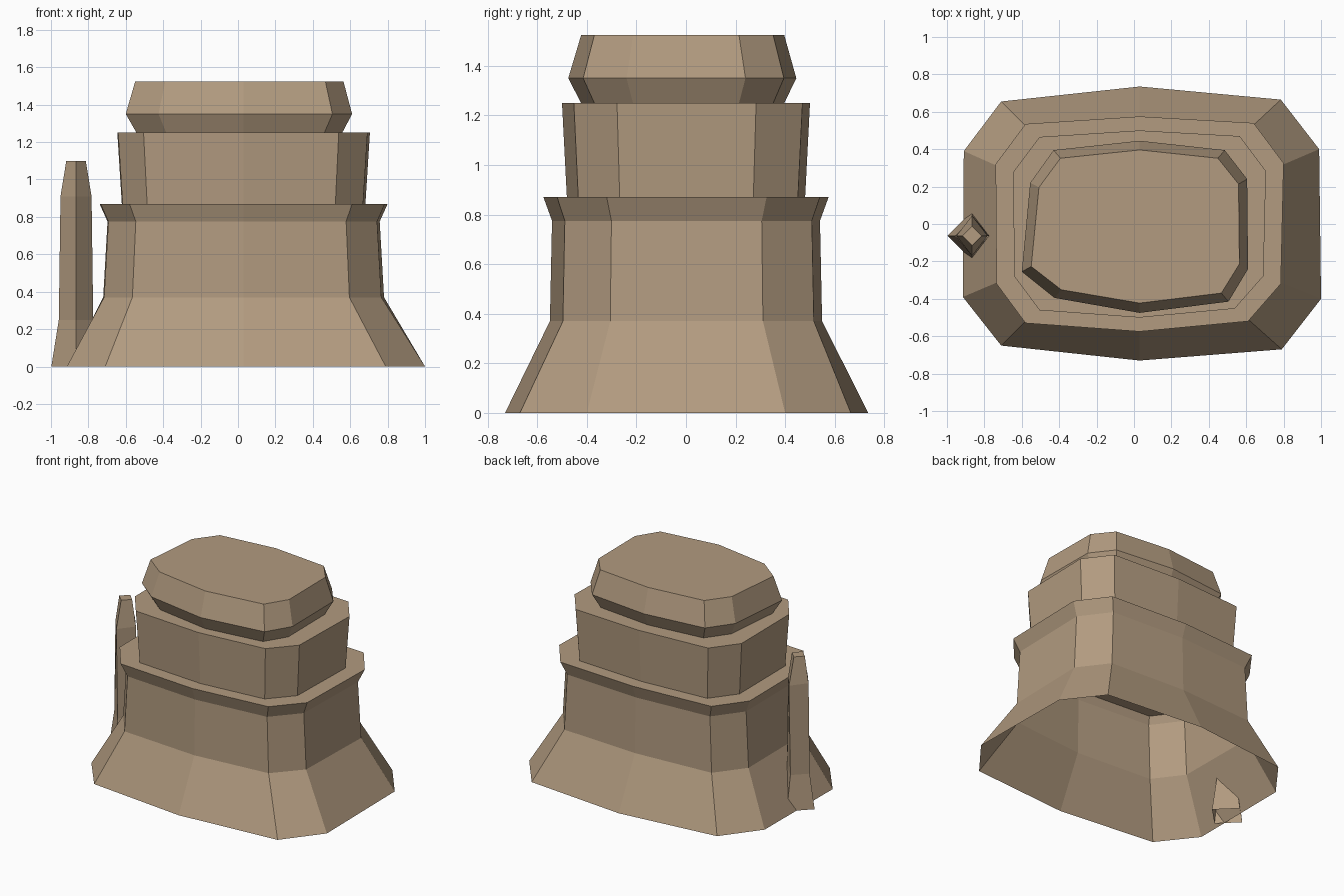
import bpy
import bmesh
from mathutils import Vector

cube = bpy.data.objects.get("Cube")
if cube:
    bpy.data.objects.remove(cube, do_unlink=True)

stone = bpy.data.materials.new("sandstone")
stone.use_nodes = True
stone_color = (0.445, 0.328, 0.215, 1)
stone.diffuse_color = stone_color
stone.node_tree.nodes["Principled BSDF"].inputs["Base Color"].default_value = stone_color


def stacked_rings(name, rings):
    """Bridge equal-length rings from bottom to top; cap the top, leave the base open."""
    bm = bmesh.new()
    loops = [[bm.verts.new(point) for point in ring] for ring in rings]
    for lower, upper in zip(loops, loops[1:]):
        for i in range(len(lower)):
            j = (i + 1) % len(lower)
            bm.faces.new((lower[i], lower[j], upper[j], upper[i]))
    bm.faces.new(loops[-1])
    mesh = bpy.data.meshes.new(name)
    bm.to_mesh(mesh)
    bm.free()
    mesh.materials.append(stone)
    obj = bpy.data.objects.new(name, mesh)
    bpy.context.collection.objects.link(obj)
    return obj


def ring(outline, center, z, scale_x, scale_y):
    """Scale an outline about a center and lift it to a height."""
    cx, cy = center
    return [Vector((cx + x * scale_x, cy + y * scale_y, z)) for x, y in outline]


# Counter-clockwise outlines relative to the mesa axis
axis = (0.03, 0)
foot_outline = [
    (0.97, -0.40), (0.96, 0.40), (0.755, 0.665), (0, 0.735), (-0.74, 0.655),
    (-0.94, 0.39), (-0.945, -0.39), (-0.74, -0.65), (0, -0.73), (0.76, -0.67)]
ledge_outline = [
    (0.755, -0.32), (0.77, 0.325), (0.61, 0.54), (0, 0.575), (-0.61, 0.535),
    (-0.77, 0.32), (-0.765, -0.32), (-0.61, -0.53), (0, -0.575), (0.58, -0.52)]
cap_outline = [
    (0.58, -0.24), (0.575, 0.24), (0.455, 0.395), (0, 0.445), (-0.46, 0.395),
    (-0.585, 0.22), (-0.63, -0.255), (-0.455, -0.395), (0, -0.475), (0.475, -0.415)]

# Flared lower cliff with an overhanging rim
stacked_rings("lower_cliff", [
    ring(foot_outline, axis, 0, 1, 1),
    ring(ledge_outline, axis, 0.37, 0.975, 0.955),
    ring(ledge_outline, axis, 0.775, 0.945, 0.94),
    ring(ledge_outline, axis, 0.87, 1, 1)])

# Middle tier, widening slightly upwards
stacked_rings("middle_tier", [
    ring(ledge_outline, axis, 0.86, 0.845, 0.835),
    ring(ledge_outline, axis, 1.25, 0.877, 0.87)])

# Cap rock, widest partway up
stacked_rings("cap_rock", [
    ring(cap_outline, axis, 1.24, 0.9, 0.88),
    ring(cap_outline, axis, 1.35, 1, 1),
    ring(cap_outline, axis, 1.525, 0.92, 0.89)])

# Four-sided rock spire beside the cliff
diamond = [(1, 0), (0, 1), (-1, 0), (0, -1)]
spire_profile = [(0, 0.132), (0.25, 0.092), (0.91, 0.083), (1.1, 0.052)]
stacked_rings("rock_spire", [
    ring(diamond, (-0.866, -0.063), z, radius, radius * 1.3 if z == 0.91 else radius)
    for z, radius in spire_profile])
